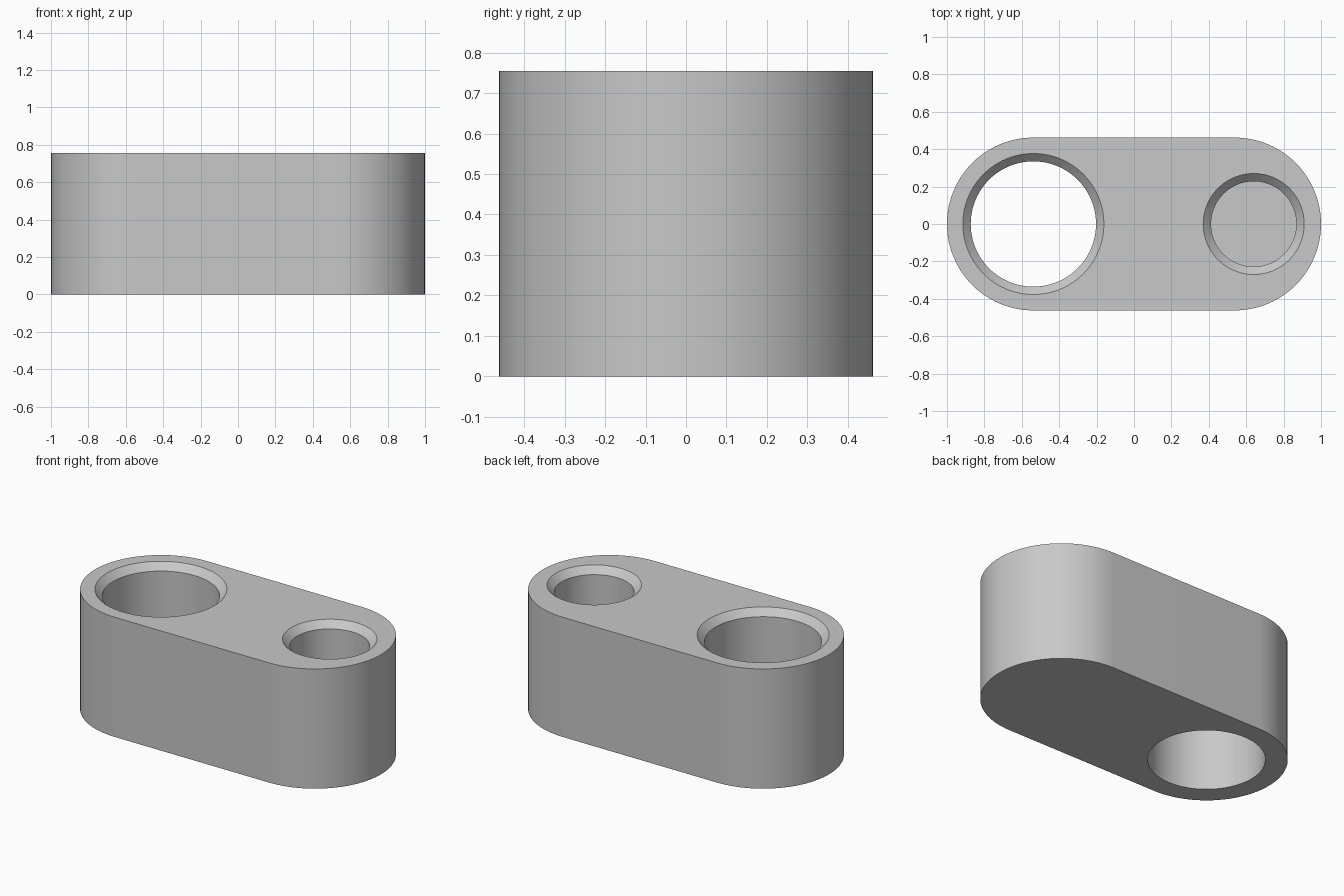
import bpy, bmesh, math

cube = bpy.data.objects.get("Cube")
if cube:
    bpy.data.objects.remove(cube, do_unlink=True)

HEIGHT = 0.755
RADIUS = 0.462
CHAMFER = 0.042
FLOOR = 0.09
SEGMENTS = 96

grey = bpy.data.materials.new("Plain grey")
grey.use_nodes = True
colour = (0.58, 0.58, 0.58, 1)
grey.diffuse_color = colour
grey.node_tree.nodes["Principled BSDF"].inputs["Base Color"].default_value = colour


def make_object(name, bm):
    bmesh.ops.recalc_face_normals(bm, faces=bm.faces)
    mesh = bpy.data.meshes.new(name)
    bm.to_mesh(mesh)
    bm.free()
    mesh.materials.append(grey)
    obj = bpy.data.objects.new(name, mesh)
    bpy.context.collection.objects.link(obj)
    return obj


def ring(bm, x, radius, z):
    angles = [math.tau * i / SEGMENTS for i in range(SEGMENTS)]
    return [bm.verts.new((x + radius * math.cos(a), radius * math.sin(a), z)) for a in angles]


def bore_cutter(name, x, radius, bottom):
    """Turned cutter: straight bore that flares out at the top face."""
    bm = bmesh.new()
    over = 0.05
    profile = [(radius, bottom), (radius, HEIGHT - CHAMFER),
               (radius + CHAMFER + over, HEIGHT + over)]
    rings = [ring(bm, x, r, z) for r, z in profile]
    for low, high in zip(rings, rings[1:]):
        for i in range(SEGMENTS):
            j = (i + 1) % SEGMENTS
            bm.faces.new((low[i], low[j], high[j], high[i]))
    bm.faces.new(rings[0])
    bm.faces.new(rings[-1])
    cutter = make_object(name, bm)
    cutter.hide_render = True
    return cutter


# Block with two rounded ends
bm = bmesh.new()
half = SEGMENTS // 2
outline = []
for side, start in ((1, -math.pi / 2), (-1, math.pi / 2)):
    for i in range(half + 1):
        a = start + math.pi * i / half
        outline.append(bm.verts.new((side * (1 - RADIUS) + RADIUS * math.cos(a),
                                     RADIUS * math.sin(a), 0)))
base = bm.faces.new(outline)
top = bmesh.ops.extrude_face_region(bm, geom=[base], use_keep_orig=True)["geom"]
bmesh.ops.translate(bm, vec=(0, 0, HEIGHT),
                    verts=[v for v in top if isinstance(v, bmesh.types.BMVert)])
block = make_object("holder_block", bm)

# Wide through hole and narrow blind hole
cutters = [bore_cutter("wide_hole_cutter", -0.538, 0.335, -0.1),
           bore_cutter("narrow_hole_cutter", 0.64, 0.228, FLOOR)]
bpy.ops.object.select_all(action='DESELECT')
block.select_set(True)
bpy.context.view_layer.objects.active = block
for cutter in cutters:
    cut = block.modifiers.new(cutter.name, 'BOOLEAN')
    cut.operation = 'DIFFERENCE'
    cut.solver = 'EXACT'
    cut.object = cutter
    bpy.ops.object.modifier_apply(modifier=cut.name)
for cutter in cutters:
    bpy.data.objects.remove(cutter, do_unlink=True)

bpy.ops.object.shade_smooth_by_angle(angle=math.radians(30))
